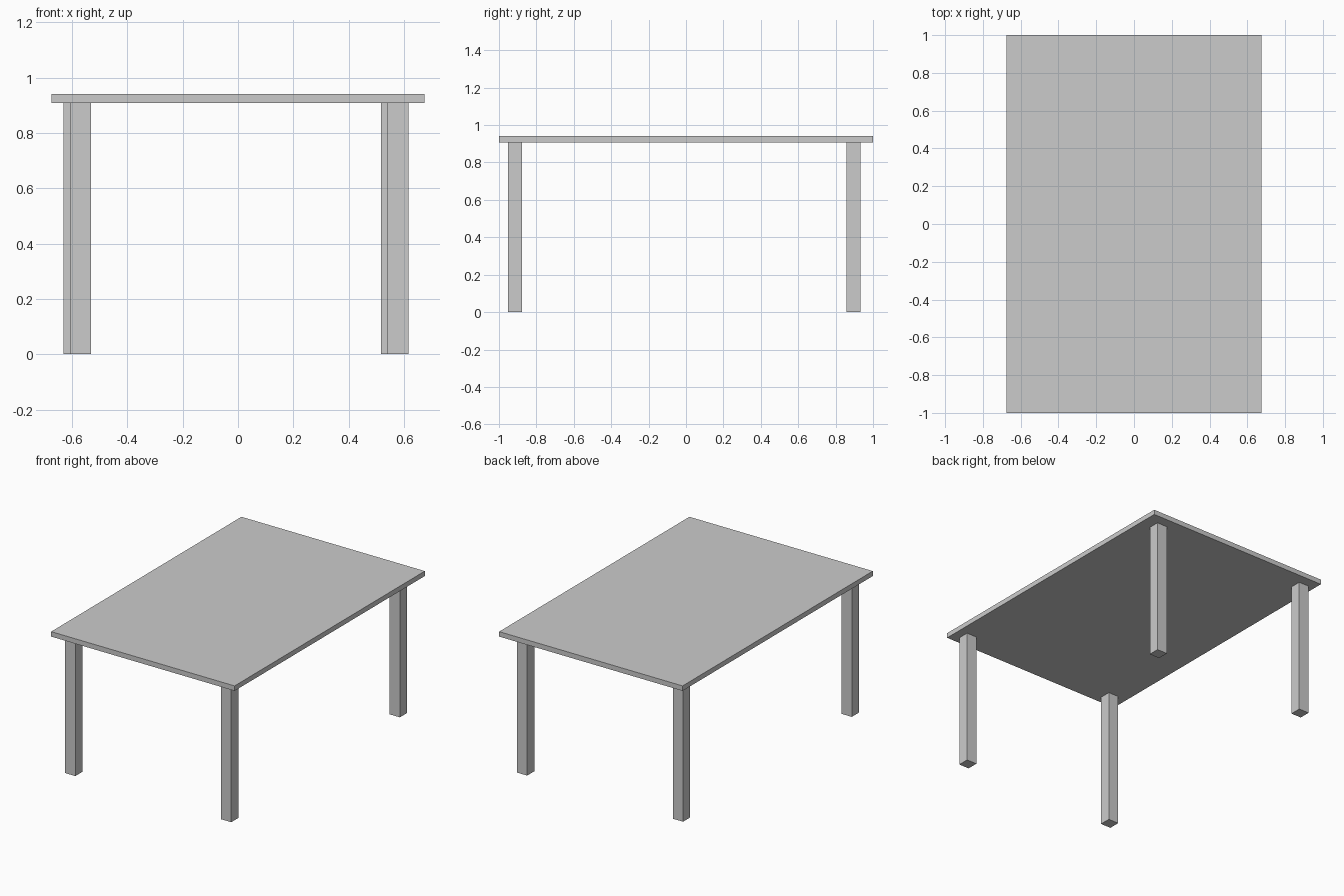
import bpy

if "Cube" in bpy.data.objects:
    bpy.data.objects.remove(bpy.data.objects["Cube"])

TOP_Z, UNDER_Z = 0.941, 0.908
LEG = 0.075


def box(name, lo, hi):
    """Axis-aligned box between two corners."""
    bpy.ops.mesh.primitive_cube_add(size=1, location=[(a + b) / 2 for a, b in zip(lo, hi)])
    obj = bpy.context.object
    obj.name = name
    obj.scale = [b - a for a, b in zip(lo, hi)]
    bpy.ops.object.transform_apply(location=False, rotation=False, scale=True)
    return obj


# Table top slab
box("table_top", (-0.675, -1, UNDER_Z), (0.675, 1, TOP_Z))

# Square legs: centre positions, back pair set slightly to the left
legs = {
    "front_left_leg": (-0.569, -0.914),
    "front_right_leg": (0.579, -0.914),
    "back_left_leg": (-0.594, 0.895),
    "back_right_leg": (0.554, 0.895),
}
for name, (x, y) in legs.items():
    h = LEG / 2
    box(name, (x - h, y - h, 0), (x + h, y + h, UNDER_Z))
